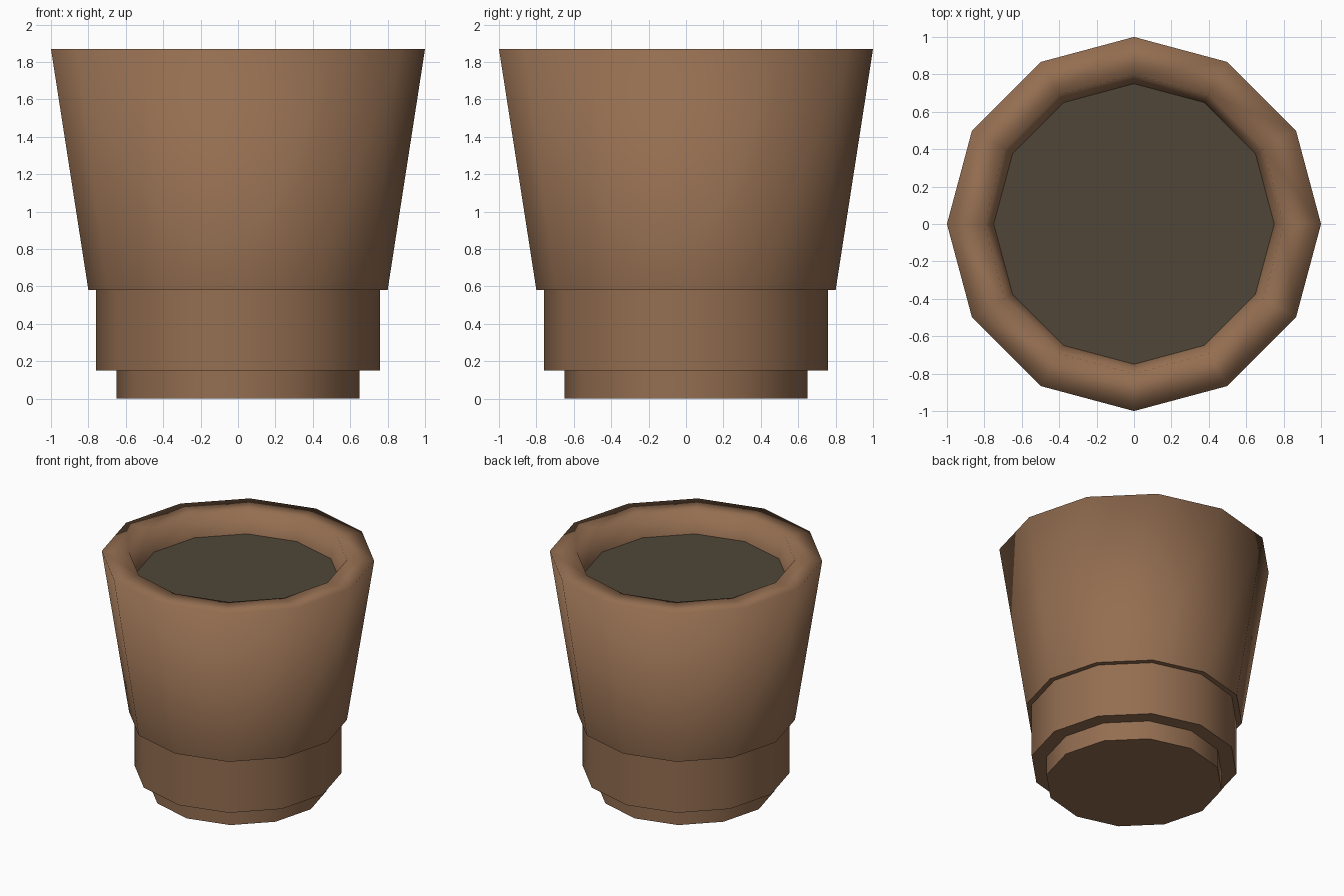
import bpy
import bmesh
from math import cos, sin, pi, radians

cube = bpy.data.objects.get("Cube")
if cube:
    bpy.data.objects.remove(cube, do_unlink=True)

SIDES = 12
SOIL_RADIUS, SOIL_HEIGHT = 0.75, 1.7


def make_material(name, colour):
    mat = bpy.data.materials.new(name)
    mat.use_nodes = True
    mat.diffuse_color = colour
    mat.node_tree.nodes["Principled BSDF"].inputs["Base Color"].default_value = colour
    return mat


def revolve(name, profile, mat, cap=None):
    """Turn a (radius, height) profile around z; cap closes the first ring, up or down."""
    bm = bmesh.new()
    rings = []
    for r, z in profile:
        angles = [2 * pi * i / SIDES for i in range(SIDES)]
        rings.append([bm.verts.new((r * cos(a), r * sin(a), z)) for a in angles])
    for low, high in zip(rings, rings[1:]):
        for i in range(SIDES):
            j = (i + 1) % SIDES
            bm.faces.new((low[i], low[j], high[j], high[i]))
    if cap == "up":
        bm.faces.new(rings[0])
    elif cap == "down":
        bm.faces.new(rings[0][::-1])
    mesh = bpy.data.meshes.new(name)
    bm.to_mesh(mesh)
    bm.free()
    mesh.materials.append(mat)
    obj = bpy.data.objects.new(name, mesh)
    bpy.context.collection.objects.link(obj)
    return obj


clay = make_material("brown clay", (0.296, 0.156, 0.082, 1))
earth = make_material("dark soil", (0.080, 0.061, 0.040, 1))

# Stepped foot and collar, with crisp ledges
base = revolve("pot_base", [(0.65, 0), (0.65, 0.15), (0.76, 0.15),
                            (0.76, 0.58), (0.8, 0.58)], clay, cap="down")
bpy.ops.object.select_all(action="DESELECT")
base.select_set(True)
bpy.context.view_layer.objects.active = base
bpy.ops.object.shade_smooth_by_angle(angle=radians(40))

# Flared body with a softly shaded rim and inner lip
body = revolve("pot_body", [(0.8, 0.58), (1, 1.87), (0.8, 1.87),
                            (SOIL_RADIUS, SOIL_HEIGHT)], clay)
for face in body.data.polygons:
    face.use_smooth = True

# Flat soil surface
revolve("soil", [(SOIL_RADIUS, SOIL_HEIGHT)], earth, cap="up")
